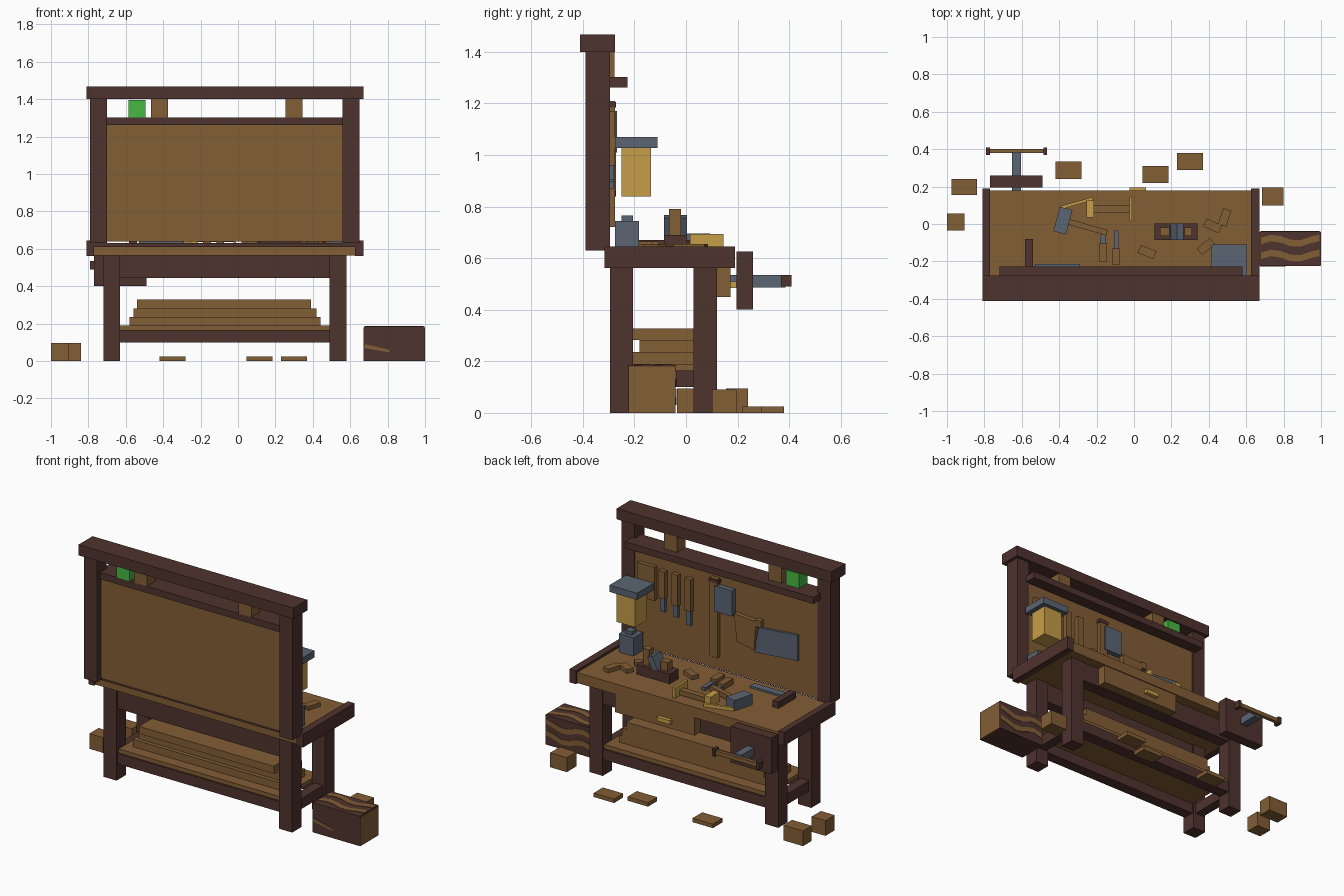
import bpy, math


def material(name, rgb):
    m = bpy.data.materials.new(name)
    m.diffuse_color = (*rgb, 1)
    return m


DARK = material("dark_wood", (0.078, 0.033, 0.027))
WOOD = material("brown_wood", (0.225, 0.112, 0.036))
BRASS = material("brass_yellow", (0.56, 0.34, 0.065))
STEEL = material("blue_grey_steel", (0.105, 0.13, 0.17))
GREEN = material("green", (0.06, 0.48, 0.055))


def prism(name, pts, lo, hi, mat, axis="z"):
    """Extrude a flat outline; axis z takes (x, y) points, axis y takes (x, z)."""
    n = len(pts)
    put = (lambda p, h: (p[0], p[1], h)) if axis == "z" else (lambda p, h: (p[0], h, p[1]))
    verts = [put(p, lo) for p in pts] + [put(p, hi) for p in pts]
    faces = [tuple(reversed(range(n))), tuple(range(n, 2 * n))]
    faces += [(i, (i + 1) % n, n + (i + 1) % n, n + i) for i in range(n)]
    if axis == "y":
        faces = [tuple(reversed(f)) for f in faces]
    me = bpy.data.meshes.new(name)
    me.from_pydata(verts, [], faces)
    me.materials.append(mat)
    ob = bpy.data.objects.new(name, me)
    bpy.context.collection.objects.link(ob)
    return ob


def box(name, x0, x1, y0, y1, z0, z1, mat):
    return prism(name, [(x0, y0), (x1, y0), (x1, y1), (x0, y1)], z0, z1, mat)


def turned(name, cx, cy, w, d, deg, z0, z1, mat):
    """Box turned about the vertical."""
    a = math.radians(deg)
    c, s = math.cos(a), math.sin(a)
    pts = [(cx + i * w / 2 * c - j * d / 2 * s, cy + i * w / 2 * s + j * d / 2 * c)
           for i, j in ((-1, -1), (1, -1), (1, 1), (-1, 1))]
    return prism(name, pts, z0, z1, mat)


# Bench top with dark end caps
box("bench_top", -0.77, 0.625, -0.305, 0.178, 0.565, 0.63, WOOD)
box("bench_top_back_rail", -0.77, 0.625, -0.315, -0.305, 0.61, 0.63, DARK)
box("end_cap_left", -0.81, -0.77, -0.317, 0.19, 0.562, 0.645, DARK)
box("end_cap_right", 0.625, 0.67, -0.317, 0.19, 0.562, 0.645, DARK)

# Legs, aprons, stretchers
for sx, x0 in (("left", -0.72), ("right", 0.49)):
    for sy, y0 in (("back", -0.295), ("front", 0.03)):
        box(f"leg_{sx}_{sy}", x0, x0 + 0.09, y0, y0 + 0.09, 0, 0.565, DARK)
    box(f"side_stretcher_{sx}", x0 + 0.015, x0 + 0.075, -0.205, 0.03, 0.1, 0.165, DARK)
for sy, y0, y1 in (("back", -0.285, -0.215), ("front", 0.04, 0.115)):
    box(f"apron_{sy}", -0.63, 0.49, y0, y1, 0.445, 0.565, DARK)
    box(f"stretcher_{sy}", -0.63, 0.49, y0, y1, 0.1, 0.165, DARK)

# Lower shelf and stacked planks
box("lower_shelf", -0.63, 0.49, -0.275, 0.105, 0.165, 0.19, WOOD)
for i, (x0, x1, y0, y1) in enumerate(((-0.58, 0.44, -0.205, 0.03), (-0.56, 0.42, -0.18, 0.03),
                                      (-0.54, 0.39, -0.205, 0.03))):
    box(f"stacked_plank_{i}", x0, x1, y0, y1, 0.19 + i * 0.046, 0.236 + i * 0.046, WOOD)

# Drawer
box("drawer_front", -0.18, 0.37, 0.115, 0.172, 0.45, 0.565, WOOD)
box("drawer_handle", -0.025, 0.065, 0.172, 0.195, 0.485, 0.51, BRASS)

# Vise
box("vise_jaw", -0.77, -0.49, 0.195, 0.26, 0.4, 0.625, DARK)
box("vise_screw", -0.652, -0.605, 0.1, 0.385, 0.487, 0.535, STEEL)
box("vise_handle", -0.775, -0.48, 0.38, 0.402, 0.5, 0.525, WOOD)
for x in (-0.79, -0.485):
    box("vise_handle_knob", x, x + 0.02, 0.368, 0.41, 0.49, 0.535, DARK)

# Back frame, tool panel and high shelf
box("post_left", -0.79, -0.7, -0.39, -0.295, 0.63, 1.4, DARK)
box("post_right", 0.56, 0.65, -0.39, -0.295, 0.63, 1.4, DARK)
box("top_beam", -0.81, 0.67, -0.412, -0.275, 1.4, 1.467, DARK)
box("tool_panel", -0.7, 0.56, -0.35, -0.3, 0.64, 1.265, WOOD)
box("high_shelf", -0.72, 0.58, -0.36, -0.227, 1.262, 1.303, DARK)
box("shelf_box_green", -0.585, -0.495, -0.36, -0.277, 1.303, 1.395, GREEN)
box("shelf_box_left", -0.465, -0.375, -0.36, -0.277, 1.303, 1.4, WOOD)
box("shelf_box_right", 0.255, 0.345, -0.36, -0.277, 1.303, 1.4, WOOD)

# Hanging chisels
for i, (x, top, mid, low) in enumerate(((0.36, 1.16, 0.99, 0.905), (0.27, 1.165, 0.97, 0.895),
                                        (0.18, 1.16, 0.96, 0.87))):
    box(f"hung_chisel_handle_{i}", x - 0.022, x + 0.022, -0.3, -0.272, mid, top, WOOD)
    box(f"hung_chisel_blade_{i}", x - 0.016, x + 0.016, -0.3, -0.28, low, mid, STEEL)
box("hung_board", 0.41, 0.53, -0.3, -0.275, 0.96, 1.17, WOOD)

# Hanging axe: long handle with steel head
box("axe_handle", -0.025, 0.03, -0.3, -0.275, 0.72, 1.21, WOOD)
box("axe_peg", -0.03, 0.035, -0.3, -0.272, 1.185, 1.205, DARK)
box("axe_head", -0.13, -0.005, -0.3, -0.268, 1.01, 1.17, STEEL)

# Hanging saw
prism("saw_handle", [(-0.16, 0.86), (-0.28, 0.84), (-0.29, 1.02), (-0.14, 1.03)], -0.3, -0.272, WOOD, "y")
box("saw_handle_horn", -0.325, -0.285, -0.3, -0.272, 0.99, 1.03, WOOD)
prism("saw_blade", [(-0.27, 0.82), (-0.57, 0.845), (-0.57, 1.005), (-0.3, 0.98)], -0.3, -0.285, STEEL, "y")

# Lantern on the panel
box("lantern_cap", 0.415, 0.605, -0.275, -0.11, 1.028, 1.07, STEEL)
box("lantern_glass", 0.445, 0.575, -0.25, -0.135, 0.84, 1.028, BRASS)
box("lantern_bracket", 0.49, 0.53, -0.31, -0.26, 1.035, 1.06, STEEL)

# Oil can
box("oil_can", 0.49, 0.59, -0.275, -0.182, 0.63, 0.745, STEEL)
box("oil_can_lid", 0.517, 0.563, -0.25, -0.205, 0.745, 0.766, STEEL)

# Hand plane
box("plane_body", 0.11, 0.34, -0.085, 0.003, 0.63, 0.69, DARK)
box("plane_knob", 0.14, 0.19, -0.065, -0.02, 0.69, 0.745, WOOD)
box("plane_handle", 0.27, 0.31, -0.065, -0.02, 0.69, 0.79, WOOD)
prism("plane_iron", [(0.195, 0.69), (0.235, 0.69), (0.265, 0.755), (0.23, 0.768)], -0.085, 0.003, STEEL, "y")

# Hammer
turned("hammer_head", -0.38, 0.018, 0.07, 0.135, -15, 0.63, 0.695, STEEL)
turned("hammer_handle", -0.245, -0.018, 0.21, 0.03, -16, 0.64, 0.67, WOOD)

# Brass square and marking gauge
turned("square_arm", -0.305, 0.112, 0.18, 0.016, 16, 0.63, 0.65, BRASS)
box("square_stock", -0.255, -0.215, 0.035, 0.125, 0.63, 0.69, BRASS)
box("gauge_fence", -0.025, -0.01, 0.015, 0.145, 0.63, 0.694, BRASS)
box("gauge_beam", -0.215, -0.025, 0.062, 0.1, 0.635, 0.665, WOOD)

# Loose chisels, file and mallet bar on the bench
for x, y0, ym, y1 in ((-0.165, -0.2, -0.105, -0.055), (-0.095, -0.22, -0.13, -0.035)):
    box("loose_chisel_handle", x - 0.021, x + 0.021, y0, ym, 0.63, 0.665, WOOD)
    box("loose_chisel_blade", x - 0.013, x + 0.013, ym, y1, 0.63, 0.65, STEEL)
box("steel_file", -0.53, -0.29, -0.26, -0.215, 0.63, 0.642, STEEL)
box("dark_bar", -0.582, -0.54, -0.25, -0.08, 0.63, 0.67, DARK)

# Scraps on the bench
for i, (x, y, r) in enumerate(((0.07, -0.15, -22), (0.385, -0.12, 40), (0.485, 0.035, 72), (0.42, -0.01, -25))):
    turned(f"scrap_{i}", x, y, 0.09, 0.045, r, 0.63, 0.655, WOOD)

# Chest on the floor: dark, brown ends, wavy brown streaks
box("floor_chest", 0.673, 0.997, -0.225, -0.04, 0, 0.185, DARK)
box("chest_end_right", 0.997, 1.0, -0.222, -0.043, 0, 0.18, WOOD)
box("chest_end_left", 0.67, 0.673, -0.222, -0.043, 0, 0.18, WOOD)


def streak(base, width):
    xs = [0.68 + i * 0.052 for i in range(7)]
    mid = [base + 0.016 * math.sin(i * 1.3) for i in range(7)]
    return [(x, m - width / 2) for x, m in zip(xs, mid)] + \
           [(x, m + width / 2) for x, m in reversed(list(zip(xs, mid)))]


for base in (-0.17, -0.09):
    prism("chest_top_streak", streak(base, 0.035), 0.184, 0.188, WOOD)
for base in (0.06, 0.13):
    prism("chest_side_streak", streak(base, 0.032), -0.041, -0.037, WOOD, "y")
prism("chest_front_streak", [(0.675, 0.07), (0.81, 0.045), (0.81, 0.06), (0.68, 0.09)], -0.228, -0.224, WOOD, "y")

# Floor offcuts
for i, (x0, x1, y0, y1, h) in enumerate(((-0.975, -0.84, 0.155, 0.24, 0.095), (-1.0, -0.905, -0.035, 0.055, 0.095),
                                         (0.685, 0.8, 0.1, 0.195, 0.09), (-0.42, -0.28, 0.24, 0.335, 0.025),
                                         (0.045, 0.185, 0.22, 0.31, 0.025), (0.23, 0.37, 0.29, 0.38, 0.025))):
    box(f"floor_offcut_{i}", x0, x1, y0, y1, 0, h, WOOD)
